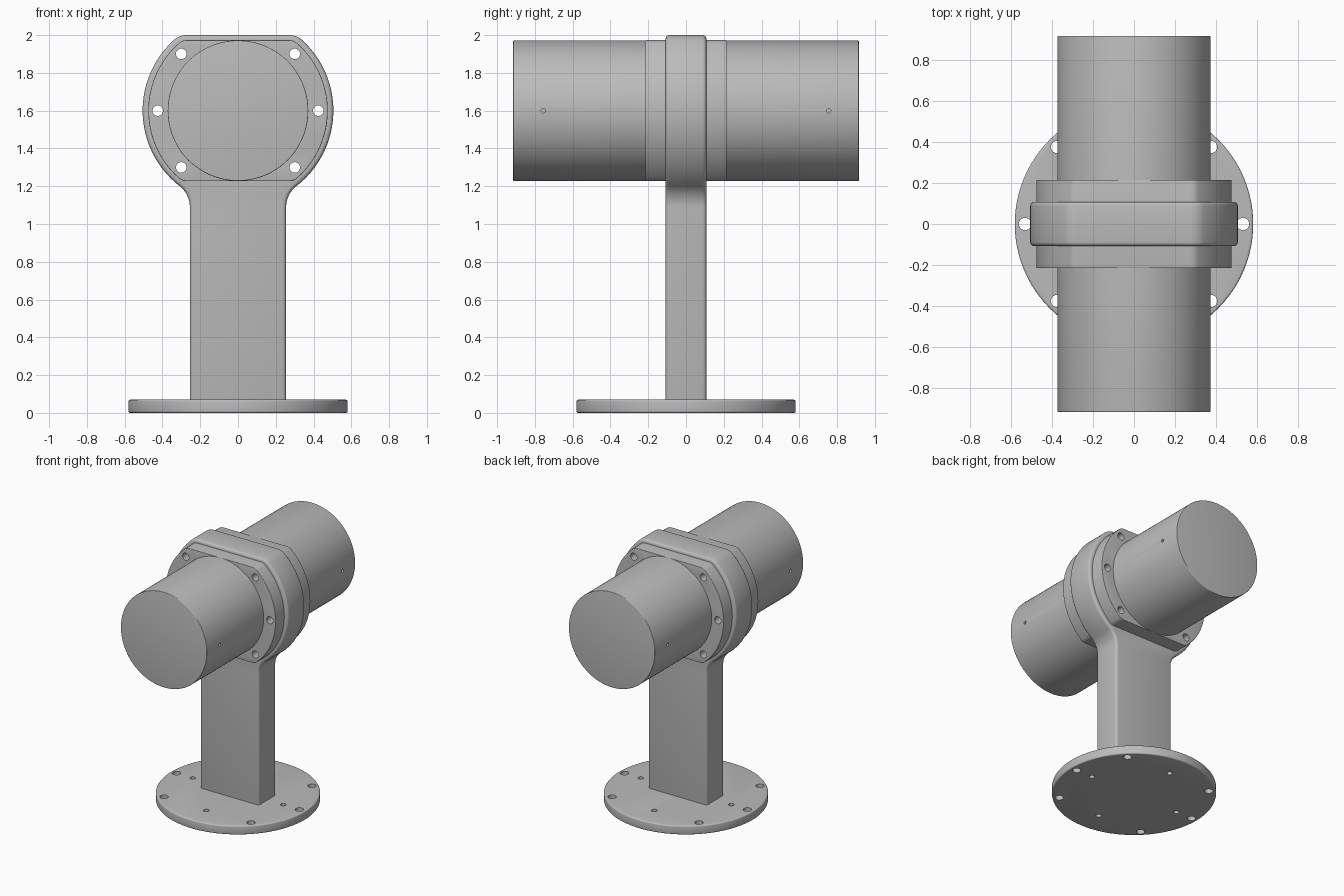
import bpy
import bmesh
from math import sin, cos, pi, sqrt, atan2, radians
from mathutils import Matrix, Vector

cube = bpy.data.objects.get("Cube")
if cube:
    bpy.data.objects.remove(cube, do_unlink=True)

GREY = (0.5, 0.5, 0.5, 1.0)
metal = bpy.data.materials.new("plain grey metal")
metal.use_nodes = True
metal.diffuse_color = GREY
metal.node_tree.nodes["Principled BSDF"].inputs["Base Color"].default_value = GREY

AXIS_Z = 1.6       # height of the horizontal barrel
BASE_TOP = 0.07


def add_object(name, bm):
    bmesh.ops.recalc_face_normals(bm, faces=bm.faces)
    mesh = bpy.data.meshes.new(name)
    bm.to_mesh(mesh)
    bm.free()
    obj = bpy.data.objects.new(name, mesh)
    bpy.context.collection.objects.link(obj)
    mesh.materials.append(metal)
    return obj


def add_cylinder(bm, centre, axis, radius, length, sides):
    turn = Vector(axis).to_track_quat("Z", "Y").to_matrix().to_4x4()
    bmesh.ops.create_cone(bm, cap_ends=True, segments=sides, radius1=radius,
                          radius2=radius, depth=length,
                          matrix=Matrix.Translation(centre) @ turn)


def cylinder(name, centre, axis, radius, length):
    bm = bmesh.new()
    add_cylinder(bm, centre, axis, radius, length, 128)
    return add_object(name, bm)


def hole_cutter(name, holes):
    """One hidden cutter made of many (centre, axis, radius, length) pins."""
    bm = bmesh.new()
    for centre, axis, radius, length in holes:
        add_cylinder(bm, centre, axis, radius, length, 24)
    obj = add_object(name, bm)
    obj.hide_render = True
    obj.hide_set(True)
    return obj


def arc(cx, cz, r, start, end, steps):
    return [(cx + r * cos(start + (end - start) * i / steps),
             cz + r * sin(start + (end - start) * i / steps))
            for i in range(steps + 1)]


def trimmed_quarter(radius, flat, fillet):
    """Corner fillet where a flat trims a circle; returns points and end angle."""
    fx = sqrt((radius - fillet) ** 2 - (flat - fillet) ** 2)
    angle = atan2(flat - fillet, fx)
    return arc(fx, flat - fillet, fillet, pi / 2, angle, 8), angle


def prism(name, right_half, half_depth):
    """Mirror a right-hand x/z outline and extrude it along y."""
    outline = right_half + [(-x, z) for x, z in reversed(right_half)]
    bm = bmesh.new()
    face = bm.faces.new([bm.verts.new((x, -half_depth, z + AXIS_Z)) for x, z in outline])
    new = bmesh.ops.extrude_face_region(bm, geom=[face])["geom"]
    bmesh.ops.translate(bm, vec=(0, 2 * half_depth, 0),
                        verts=[v for v in new if isinstance(v, bmesh.types.BMVert)])
    return add_object(name, bm)


def finish(obj, bevel, cutter=None):
    bpy.ops.object.select_all(action="DESELECT")
    bpy.context.view_layer.objects.active = obj
    obj.select_set(True)
    mod = obj.modifiers.new("edge rounding", "BEVEL")
    mod.width = bevel
    mod.segments = 4
    mod.limit_method = "ANGLE"
    mod.angle_limit = radians(40)
    bpy.ops.object.modifier_apply(modifier=mod.name)
    if cutter:
        mod = obj.modifiers.new("holes", "BOOLEAN")
        mod.operation = "DIFFERENCE"
        mod.solver = "EXACT"
        mod.object = cutter
        bpy.ops.object.modifier_apply(modifier=mod.name)
    bpy.ops.object.shade_smooth_by_angle(angle=radians(30))


# Base plate with six rim holes and four inner holes
ring = [(0.53 * cos(radians(a)), 0.53 * sin(radians(a)), 0)
        for a in (0, 45, 135, 180, 225, 315)]
inner = [(0.39 * cos(i * pi / 2), 0.39 * sin(i * pi / 2), 0) for i in range(4)]
base_holes = hole_cutter("base_hole_cutter",
                         [(p, (0, 0, 1), 0.03, 0.4) for p in ring]
                         + [(p, (0, 0, 1), 0.02, 0.4) for p in inner])
base = cylinder("base_plate", (0, 0, BASE_TOP / 2), (0, 0, 1), 0.58, BASE_TOP)
finish(base, 0.01, base_holes)

# Bolt holes through the head and flange
bolts = [(0.425 * cos(radians(a)), 0, AXIS_Z + 0.425 * sin(radians(a)))
         for a in (0, 45, 135, 180, 225, 315)]
bolt_holes = hole_cutter("bolt_hole_cutter", [(p, (0, 1, 0), 0.028, 1) for p in bolts])

# Column flowing into the round clamp head
R, HALF, BLEND, BLEND_Z = 0.505, 0.255, 0.14, -0.51
corner, top_angle = trimmed_quarter(R, 0.4, 0.1)
neck_angle = atan2(BLEND_Z, HALF + BLEND)
half = corner + arc(0, 0, R, top_angle, neck_angle, 40)[1:]
half += arc(HALF + BLEND, BLEND_Z, BLEND, neck_angle + pi, pi, 10)[1:]
half.append((HALF, 0.03 - AXIS_Z))
finish(prism("column_and_head", half, 0.108), 0.02, bolt_holes)

# Flange with flats at top and bottom
corner, angle = trimmed_quarter(0.475, 0.373, 0.06)
half = corner + arc(0, 0, 0.475, angle, -angle, 36)[1:-1]
half += [(x, -z) for x, z in reversed(corner)]
finish(prism("bolt_flange", half, 0.215), 0.004, bolt_holes)

# Horizontal barrel with a small pin hole on each side near both ends
pins = hole_cutter("pin_hole_cutter",
                   [((sx * 0.37, sy * 0.755, AXIS_Z), (1, 0, 0), 0.012, 0.06)
                    for sx in (-1, 1) for sy in (-1, 1)])
barrel = cylinder("barrel", (0, 0, AXIS_Z), (0, 1, 0), 0.372, 1.83)
finish(barrel, 0.005, pins)
